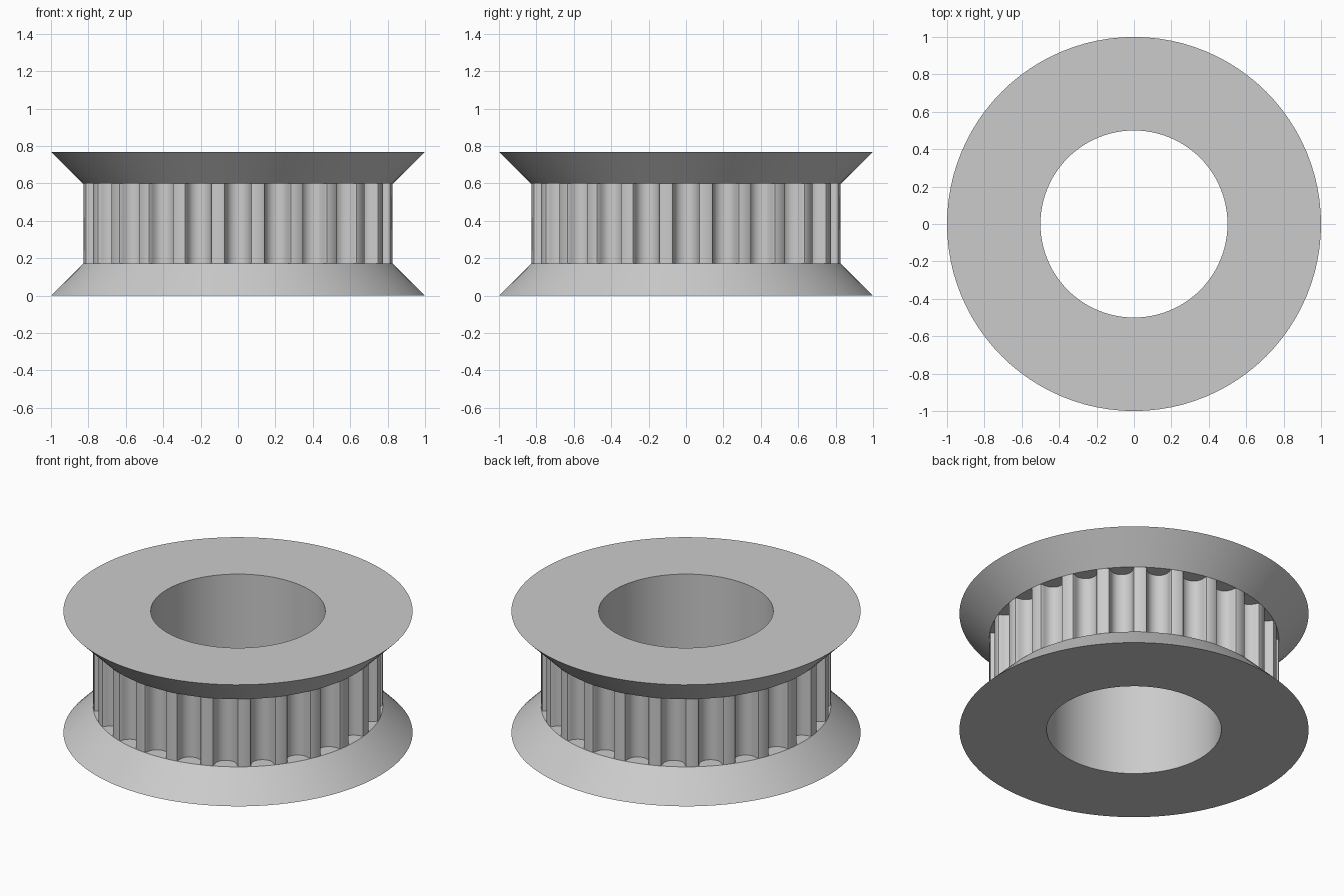
import bpy, bmesh
from math import sin, cos, pi, radians
from mathutils import Matrix, Vector

cube = bpy.data.objects.get("Cube")
if cube:
    bpy.data.objects.remove(cube, do_unlink=True)

HEIGHT, FLANGE = 0.768, 0.17
RIM_R, CORE_R, BORE_R = 1.0, 0.83, 0.5
TEETH, SEGMENTS = 24, 96

metal = bpy.data.materials.new("grey metal")
metal.use_nodes = True
grey = (0.6, 0.6, 0.6, 1)
metal.diffuse_color = grey
metal.node_tree.nodes["Principled BSDF"].inputs["Base Color"].default_value = grey


def circle(radius, z):
    return [(radius * cos(2 * pi * i / SEGMENTS), radius * sin(2 * pi * i / SEGMENTS), z)
            for i in range(SEGMENTS)]


def skin(bm, loops, closed=False):
    """Bridge a chain of equally long point loops with quads."""
    rings = [[bm.verts.new(p) for p in loop] for loop in loops]
    pairs = list(zip(rings, rings[1:]))
    if closed:
        pairs.append((rings[-1], rings[0]))
    for a, b in pairs:
        for i in range(len(a)):
            j = (i + 1) % len(a)
            bm.faces.new((a[i], a[j], b[j], b[i]))


def finish(bm, name):
    mesh = bpy.data.meshes.new(name)
    bm.to_mesh(mesh)
    bm.free()
    obj = bpy.data.objects.new(name, mesh)
    bpy.context.collection.objects.link(obj)
    mesh.materials.append(metal)
    bpy.ops.object.select_all(action='DESELECT')
    obj.select_set(True)
    bpy.context.view_layer.objects.active = obj
    bpy.ops.object.shade_smooth_by_angle(angle=radians(30))
    return obj


# Conical flanges: wide rim outside, narrow end against the toothed core
def flange(name, z_rim, z_core):
    bm = bmesh.new()
    skin(bm, [circle(BORE_R, z_rim), circle(RIM_R, z_rim),
              circle(CORE_R, z_core), circle(BORE_R, z_core)], closed=True)
    bmesh.ops.recalc_face_normals(bm, faces=bm.faces)
    return finish(bm, name)


flange("bottom_flange", 0, FLANGE)
flange("top_flange", HEIGHT, HEIGHT - FLANGE)

# Half of one rounded belt groove: (sideways offset, depth)
half_groove = [(0.084, 0), (0.073, 0.004), (0.067, 0.015), (0.065, 0.027),
               (0.0615, 0.0385), (0.057, 0.05), (0.051, 0.0605), (0.040, 0.0715),
               (0.028, 0.0795), (0.014, 0.084), (0, 0.086)]
groove = [(-x, d) for x, d in half_groove] + half_groove[-2::-1]

# Toothed core outline, one groove per tooth pitch
outline = []
for t in range(TEETH):
    turn = Matrix.Rotation(2 * pi * t / TEETH, 3, 'Z')
    for x, d in groove:
        base = (CORE_R ** 2 - x ** 2) ** 0.5
        outline.append(turn @ Vector((base - d, x, 0)))

bm = bmesh.new()
skin(bm, [[p + Vector((0, 0, z)) for p in outline] for z in (FLANGE, HEIGHT - FLANGE)])
finish(bm, "toothed_core")

# Bore wall through the core, facing the axis
bm = bmesh.new()
skin(bm, [circle(BORE_R, HEIGHT - FLANGE), circle(BORE_R, FLANGE)])
finish(bm, "bore_wall")
